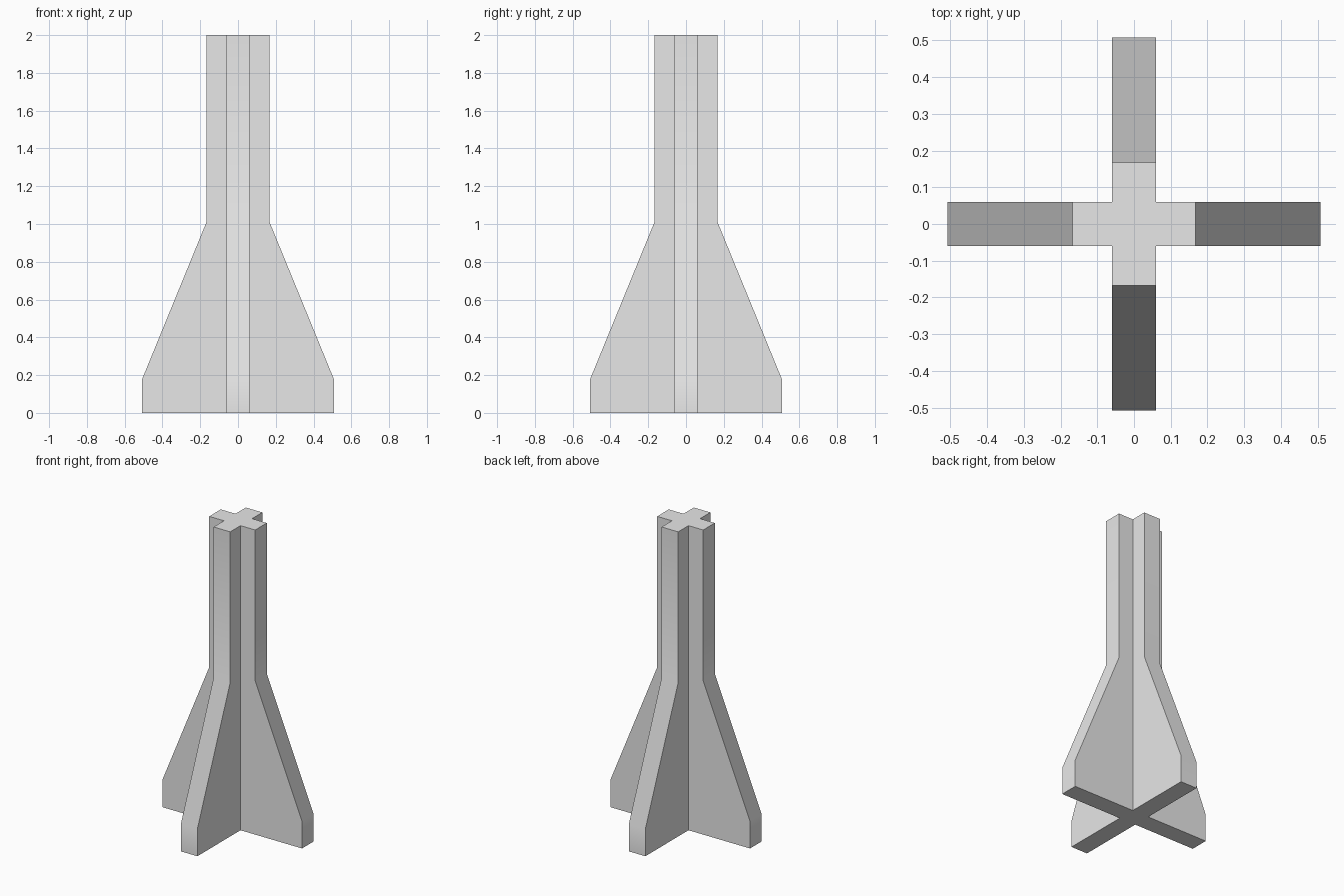
import bpy, bmesh, math
from mathutils import Matrix, Vector

cube = bpy.data.objects.get("Cube")
if cube:
    bpy.data.objects.remove(cube, do_unlink=True)

HALF = 0.06  # half the thickness of a fin
# Fin outline (radius, height), from the core's foot round to its top
OUTLINE = [(HALF, 0), (0.507, 0), (0.507, 0.18), (0.167, 1.01), (0.167, 2), (HALF, 2)]

grey = bpy.data.materials.new("light grey")
grey.use_nodes = True
colour = (0.8, 0.8, 0.8, 1)
grey.diffuse_color = colour
grey.node_tree.nodes["Principled BSDF"].inputs["Base Color"].default_value = colour

bm = bmesh.new()


def add_fin(angle):
    """One fin, left open where it meets the core."""
    turn = Matrix.Rotation(angle, 3, "Z")
    a, b = [[bm.verts.new(turn @ Vector((r, side, z))) for r, z in OUTLINE]
            for side in (-HALF, HALF)]
    bm.faces.new(a)
    bm.faces.new(b[::-1])
    for i in range(len(OUTLINE) - 1):
        bm.faces.new((a[i], b[i], b[i + 1], a[i + 1]))


# Four fins around the core
for k in range(4):
    add_fin(k * math.pi / 2)

# Caps of the core, top and bottom
for z in (0, 2):
    bm.faces.new([bm.verts.new((x * HALF, y * HALF, z))
                  for x, y in ((-1, -1), (1, -1), (1, 1), (-1, 1))])

# Weld into one closed shell and merge each flat cross into one face
bmesh.ops.remove_doubles(bm, verts=bm.verts, dist=0.001)
bmesh.ops.recalc_face_normals(bm, faces=bm.faces)
bmesh.ops.dissolve_limit(bm, angle_limit=0.01, verts=bm.verts, edges=bm.edges)

mesh = bpy.data.meshes.new("finned_pillar")
bm.to_mesh(mesh)
bm.free()
mesh.materials.append(grey)
pillar = bpy.data.objects.new("finned_pillar", mesh)
bpy.context.collection.objects.link(pillar)

# Soft bend along the fin edges, sharp corners elsewhere
bpy.ops.object.select_all(action="DESELECT")
pillar.select_set(True)
bpy.context.view_layer.objects.active = pillar
bpy.ops.object.shade_smooth_by_angle(angle=math.radians(30))
